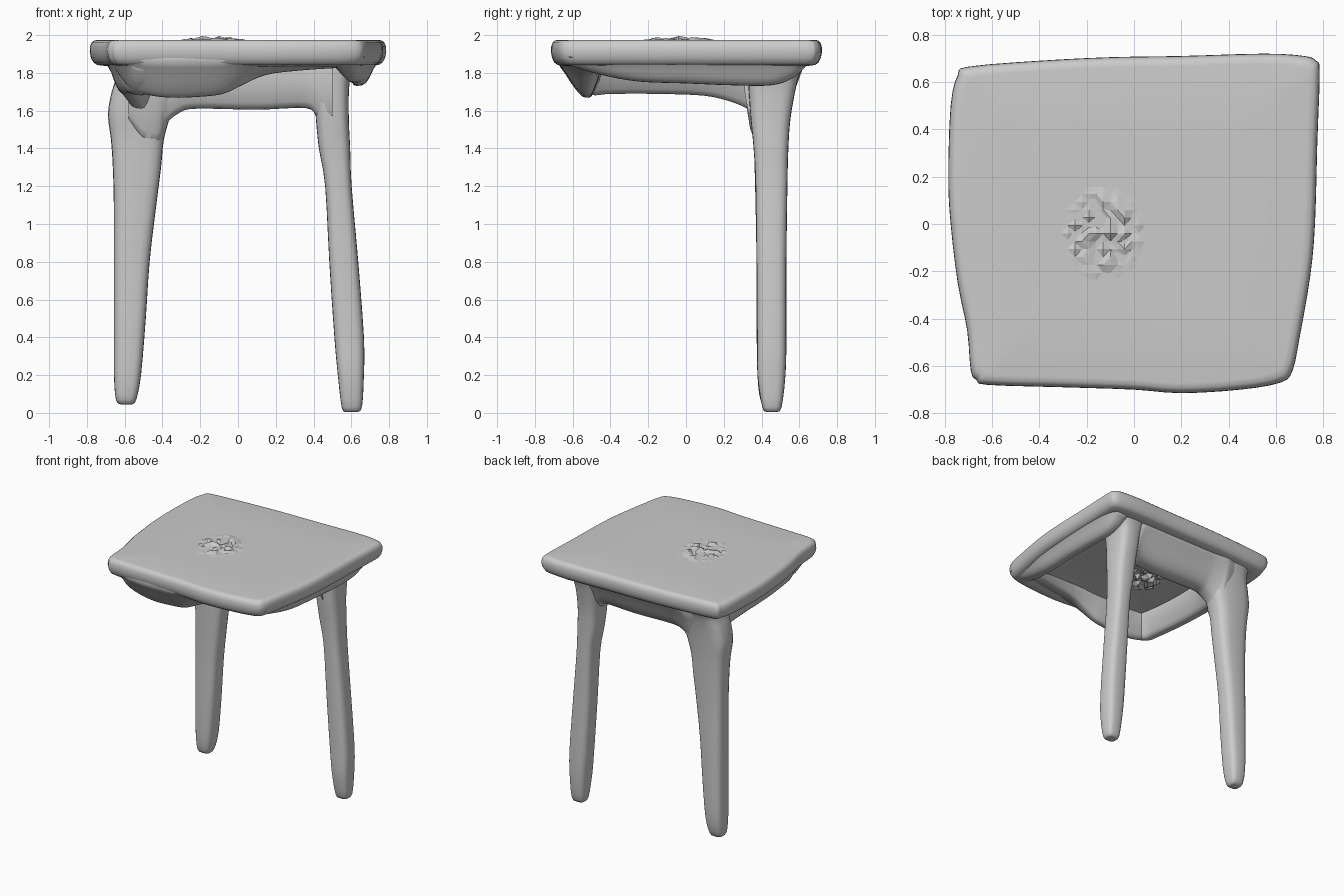
import bpy, bmesh, random
from mathutils import Vector

if "Cube" in bpy.data.objects:
    bpy.data.objects.remove(bpy.data.objects["Cube"])

random.seed(4)


def spline(points, steps, closed=True):
    """Catmull-Rom curve through the points."""
    pts = [Vector(p) for p in points]
    n = len(pts)
    get = (lambda i: pts[i % n]) if closed else (lambda i: pts[max(0, min(n - 1, i))])
    out = []
    for i in range(n if closed else n - 1):
        a, b, c, d = (get(i + k) for k in (-1, 0, 1, 2))
        for s in range(steps):
            t = s / steps
            out.append(0.5 * (2 * b + (c - a) * t + (2 * a - 5 * b + 4 * c - d) * t * t
                              + (3 * b - a - 3 * c + d) * t ** 3))
    if not closed:
        out.append(pts[-1])
    return out


def add_object(name, bm, smooth=True):
    mesh = bpy.data.meshes.new(name)
    bm.to_mesh(mesh)
    bm.free()
    ob = bpy.data.objects.new(name, mesh)
    bpy.context.collection.objects.link(ob)
    if smooth:
        bpy.context.view_layer.objects.active = ob
        ob.select_set(True)
        bpy.ops.object.shade_smooth_by_angle(angle=0.9)
        ob.select_set(False)
    return ob


def loft(name, rings):
    """Skin a list of equal-length rings and cap both ends."""
    bm = bmesh.new()
    rows = [[bm.verts.new(p) for p in ring] for ring in rings]
    n = len(rows[0])
    for r0, r1 in zip(rows, rows[1:]):
        for i in range(n):
            bm.faces.new((r0[i], r0[(i + 1) % n], r1[(i + 1) % n], r1[i]))
    bm.faces.new(rows[0][::-1])
    bm.faces.new(rows[-1])
    bmesh.ops.recalc_face_normals(bm, faces=bm.faces)
    return add_object(name, bm)


def leg(name, sections):
    """Sections: z, x min, x max, y min, y max."""
    zs = [s[0] for s in sections]
    dims = spline([(s[1], s[2], s[3]) for s in sections], 3, False)
    depth = spline([(s[4], s[0], 0) for s in sections], 3, False)
    square = spline([(u, v, 0) for u, v in [(-1, -.45), (-.82, -.82), (-.45, -1), (.45, -1),
                     (.82, -.82), (1, -.45), (1, .45), (.82, .82), (.45, 1), (-.45, 1),
                     (-.82, .82), (-1, .45)]], 2)
    rings = []
    for d, e in zip(dims, depth):
        cx, hx, cy, hy = (d.x + d.y) / 2, (d.y - d.x) / 2, (d.z + e.x) / 2, (e.x - d.z) / 2
        z = min(max(e.y, zs[0]), zs[-1])
        rings.append([(cx + hx * p.x, cy + hy * p.y, z) for p in square])
    return loft(name, rings)


def rail(name, axis, stations, outer_top, outer_low, inner_low, inner_top, top=1.89):
    """Rail under the seat. Stations: position along the axis, bottom height, sideways shift."""
    rings = []
    for s in spline(stations, 4, False):
        h = top - s.y
        section = [(outer_top, top), (outer_top * .6 + outer_low * .4, top - .45 * h),
                   (outer_low, s.y + .12 * h), ((outer_low + inner_low) / 2, s.y),
                   (inner_low, s.y + .12 * h), (inner_top, top)]
        ring = spline([(o + s.z, z, 0) for o, z in section], 3)
        rings.append([(s.x, p.x, min(p.y, 1.9)) if axis == 'x' else (p.x, s.x, min(p.y, 1.9))
                      for p in ring])
    return loft(name, rings)


def crumple(name, z, height):
    """Small patch of jagged facets fading out into the seat surface."""
    bm = bmesh.new()
    bmesh.ops.create_grid(bm, x_segments=12, y_segments=12, size=.2)
    for v in bm.verts:
        fade = max(0, 1 - (v.co.length / .2) ** 2)
        v.co.x *= .9
        v.co += Vector((-.13, -.04, z + height * fade * random.uniform(-.25, 1) - height * .06))
    bmesh.ops.triangulate(bm, faces=bm.faces)
    return add_object(name, bm, smooth=False)


# Seat: uneven square with a rounded rim
outline = spline([(x, y, 0) for x, y in [
    (-.665, -.66), (-.62, -.68), (-.3, -.69), (0, -.70), (.2, -.715), (.45, -.70), (.62, -.67),
    (.67, -.62), (.70, -.48), (.745, -.22), (.765, 0), (.775, .35), (.785, .64), (.77, .69),
    (.72, .71), (.55, .72), (.2, .71), (-.1, .705), (-.4, .69), (-.7, .665), (-.745, .63),
    (-.775, .5), (-.785, .2), (-.775, 0), (-.745, -.25), (-.705, -.45), (-.69, -.62)]], 3)
profile = [(.1, 1.973), (.5, 1.973), (.94, 1.975), (.97, 1.972), (.988, 1.96), (.998, 1.94),
           (1, 1.91), (.992, 1.88), (.975, 1.855), (.95, 1.842), (.88, 1.835), (.75, 1.85),
           (.5, 1.87), (.1, 1.87)]
loft("seat", [[(p.x * s, p.y * s, z) for p in outline] for s, z in profile])

# Rough patches in the middle of the seat, above and below
crumple("seat_top_crumple", 1.974, .026)
crumple("seat_underside_crumple", 1.869, -.05)

# Two back legs, tapered, flaring into the rails
leg("back_left_leg", [
    (.045, -.62, -.56, .42, .47), (.07, -.645, -.54, .395, .50), (.2, -.655, -.515, .38, .525),
    (.5, -.655, -.49, .375, .53), (.8, -.655, -.47, .375, .53), (1.1, -.655, -.435, .37, .53),
    (1.3, -.66, -.41, .365, .535), (1.45, -.67, -.395, .36, .54), (1.58, -.685, -.36, .345, .55),
    (1.7, -.665, -.33, .335, .565), (1.8, -.635, -.32, .33, .59), (1.88, -.65, -.32, .33, .63)])
leg("back_right_leg", [
    (.005, .57, .63, .43, .48), (.03, .55, .655, .405, .505), (.2, .53, .665, .38, .525),
    (.4, .512, .665, .378, .53), (.8, .485, .635, .375, .53), (1.2, .463, .60, .37, .535),
    (1.4, .43, .592, .36, .54), (1.55, .415, .585, .345, .55), (1.7, .405, .585, .335, .575),
    (1.8, .40, .60, .33, .60), (1.88, .38, .65, .33, .64)])

# Rails under the seat edge
rail("back_rail", 'x', [(-.58, 1.55, -.04), (-.5, 1.45, -.03), (-.42, 1.43, -.01), (-.38, 1.53, 0),
                        (-.31, 1.59, 0), (-.22, 1.612, 0), (.1, 1.607, 0), (.36, 1.615, 0),
                        (.42, 1.57, -.01), (.5, 1.55, -.04)],
     .62, .51, .37, .36)
rail("front_rail", 'x', [(-.65, 1.82, .05), (-.57, 1.72, .02), (-.48, 1.685, .01), (-.35, 1.67, 0),
                         (-.2, 1.675, 0), (-.08, 1.69, 0), (.02, 1.735, 0), (.15, 1.79, .01),
                         (.35, 1.815, .02), (.6, 1.83, .04)],
     -.68, -.57, -.49, -.45)
rail("left_rail", 'y', [(-.64, 1.82, .07), (-.58, 1.74, .06), (-.5, 1.685, .05), (-.4, 1.69, .02),
                        (-.15, 1.69, -.01), (.1, 1.68, -.01), (.25, 1.645, .02), (.36, 1.60, .05),
                        (.46, 1.60, .06)],
     -.68, -.62, -.52, -.47)
rail("right_rail", 'y', [(-.62, 1.84, -.08), (-.45, 1.79, -.06), (-.25, 1.755, -.03),
                         (0, 1.745, -.01), (.25, 1.735, 0), (.45, 1.735, 0), (.56, 1.77, 0),
                         (.63, 1.83, 0)],
     .74, .68, .60, .55)
